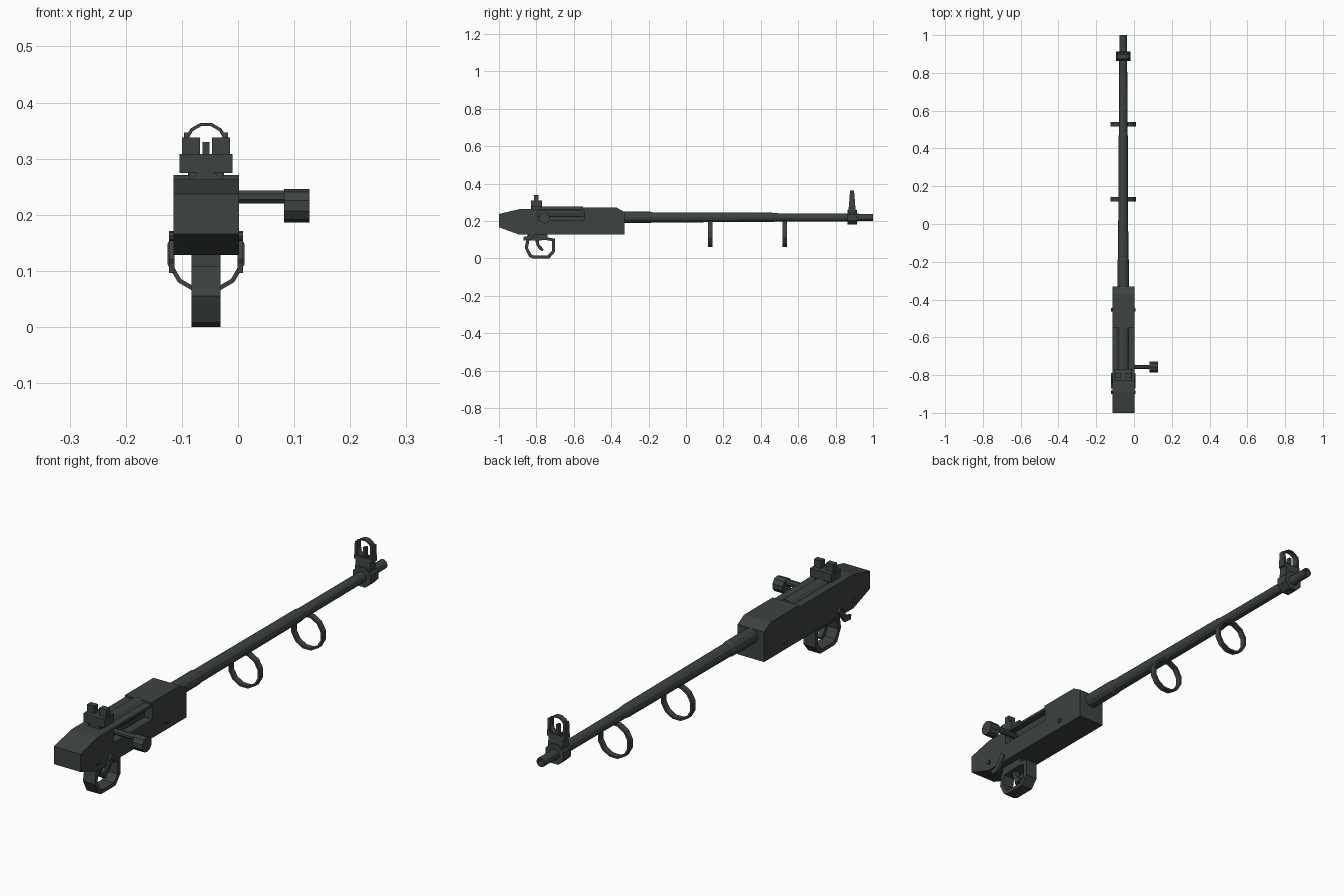
import bpy, bmesh, math

if "Cube" in bpy.data.objects:
    bpy.data.objects.remove(bpy.data.objects["Cube"])

CX, AZ = -0.057, 0.219          # gun centre plane and bore height

metal = bpy.data.materials.new("dark_gunmetal")
metal.diffuse_color = (0.047, 0.056, 0.054, 1)
metal.use_nodes = True
metal.node_tree.nodes["Principled BSDF"].inputs["Base Color"].default_value = metal.diffuse_color


def finish(name, bm):
    bmesh.ops.recalc_face_normals(bm, faces=bm.faces)
    me = bpy.data.meshes.new(name)
    bm.to_mesh(me)
    bm.free()
    me.materials.append(metal)
    ob = bpy.data.objects.new(name, me)
    bpy.context.collection.objects.link(ob)
    return ob


def place(axis, p, q, t):
    return (t, p, q) if axis == 'x' else (p, t, q)


def prism(name, profile, axis, a, b):
    """Extrude a closed profile from a to b along x (y,z points) or y (x,z points)."""
    bm = bmesh.new()
    lo = [bm.verts.new(place(axis, p, q, a)) for p, q in profile]
    hi = [bm.verts.new(place(axis, p, q, b)) for p, q in profile]
    n = len(profile)
    bm.faces.new(lo)
    bm.faces.new(hi)
    for i in range(n):
        j = (i + 1) % n
        bm.faces.new((lo[i], lo[j], hi[j], hi[i]))
    return finish(name, bm)


def box(name, x0, x1, y0, y1, z0, z1):
    return prism(name, [(y0, z0), (y1, z0), (y1, z1), (y0, z1)], 'x', x0, x1)


def ngon(cp, cq, r, n, turn=0.0):
    return [(cp + r * math.cos(2 * math.pi * (i + turn) / n),
             cq + r * math.sin(2 * math.pi * (i + turn) / n)) for i in range(n)]


def band(name, outer, inner, axis, a, b):
    """Closed hoop between two matching outlines."""
    bm = bmesh.new()
    rings = [[bm.verts.new(place(axis, p, q, t)) for p, q in prof]
             for prof, t in ((outer, a), (outer, b), (inner, b), (inner, a))]
    n = len(outer)
    for k in range(4):
        r0, r1 = rings[k], rings[(k + 1) % 4]
        for i in range(n):
            j = (i + 1) % n
            bm.faces.new((r0[i], r0[j], r1[j], r1[i]))
    return finish(name, bm)


def lathe(name, stations, n=12):
    """Loft (y, radius) stations along the bore axis."""
    bm = bmesh.new()
    rings = [[bm.verts.new((p, y, q)) for p, q in ngon(CX, AZ, r, n)] for y, r in stations]
    for r0, r1 in zip(rings, rings[1:]):
        for i in range(n):
            j = (i + 1) % n
            bm.faces.new((r0[i], r0[j], r1[j], r1[i]))
    bm.faces.new(rings[0])
    bm.faces.new(rings[-1])
    return finish(name, bm)


# Receiver: side profile with sloped tail, slightly lower rear deck
receiver = prism("receiver", [(-1, 0.166), (-0.895, 0.128), (-0.33, 0.128), (-0.33, 0.248),
                              (-0.37, 0.271), (-0.55, 0.271), (-0.55, 0.263),
                              (-0.89, 0.263), (-1, 0.237)], 'x', CX - 0.058, CX + 0.059)
# Ejection port cut in the right side
cutter = box("port_cutter", CX + 0.025, CX + 0.1, -0.79, -0.545, 0.203, 0.253)
cutter.hide_render = True
cutter.hide_viewport = True
cut = receiver.modifiers.new("port", 'BOOLEAN')
cut.operation = 'DIFFERENCE'
cut.solver = 'EXACT'
cut.object = cutter

# Bolt showing through the deck, and its handle
prism("bolt_body", ngon(CX, 0.244, 0.034, 12), 'y', -0.83, -0.55)
prism("bolt_handle", ngon(-0.757, 0.232, 0.0125, 8, 0.5), 'x', CX + 0.01, 0.085)
prism("bolt_knob", ngon(-0.757, 0.216, 0.03, 10, 0.5), 'x', 0.082, 0.127)

# Barrel with stepped taper and a hollow muzzle
lathe("barrel", [(-0.36, 0.03), (-0.19, 0.03), (-0.18, 0.027), (0.46, 0.025), (0.48, 0.022),
                 (0.92, 0.021), (0.925, 0.019), (1, 0.019), (1, 0.011), (0.95, 0.011)])

# Hanging rings under the barrel
for name, y in (("rear_ring", 0.13), ("front_ring", 0.528)):
    band(name, ngon(CX, 0.13, 0.071, 12, 0.5), ngon(CX, 0.13, 0.063, 12, 0.5),
         'y', y - 0.012, y + 0.012)

# Front sight: collar, tapered pedestal, ears, post and hood
SY = 0.888
prism("front_sight_collar", ngon(CX, AZ, 0.042, 8, 0.5), 'y', SY - 0.025, SY + 0.025)
prism("front_sight_pedestal", [(SY - 0.023, 0.22), (SY + 0.023, 0.22),
                               (SY + 0.016, 0.293), (SY - 0.016, 0.293)],
      'x', CX - 0.032, CX + 0.032)
for name, s in (("left_sight_ear", -1), ("right_sight_ear", 1)):
    xs = sorted((CX + s * 0.029, CX + s * 0.039))
    prism(name, [(SY - 0.017, 0.28), (SY + 0.017, 0.28),
                 (SY + 0.012, 0.347), (SY - 0.012, 0.347)], 'x', *xs)
box("front_sight_post", CX - 0.006, CX + 0.006, SY - 0.008, SY + 0.008, 0.285, 0.33)
band("front_sight_hood", ngon(CX, 0.326, 0.039, 12, 0.5), ngon(CX, 0.326, 0.033, 12, 0.5),
     'y', SY - 0.011, SY + 0.011)

# Rear sight: base plate and two notch blocks
box("rear_sight_base", CX - 0.047, CX + 0.047, -0.83, -0.77, 0.274, 0.308)
box("rear_sight_foot", CX - 0.029, CX + 0.029, -0.825, -0.775, 0.255, 0.276)
for name, s in (("left_notch_block", -1), ("right_notch_block", 1)):
    xs = sorted((CX + s * 0.011, CX + s * 0.043))
    box(name, *xs, -0.812, -0.788, 0.306, 0.338)

# Trigger guard hoop and its mount
guard = [(-0.853, 0.108), (-0.862, 0.055), (-0.838, 0.008), (-0.82, 0.0), (-0.73, 0.0),
         (-0.70, 0.035), (-0.70, 0.105), (-0.74, 0.112)]
inner = [(-0.78 + (y + 0.78) * 0.79, 0.056 + (z - 0.056) * 0.74) for y, z in guard]
band("trigger_guard", guard, inner, 'x', CX - 0.026, CX + 0.026)
box("guard_mount", CX - 0.026, CX + 0.026, -0.848, -0.74, 0.098, 0.135)
# Curved trigger
prism("trigger", [(-0.81, 0.11), (-0.79, 0.11), (-0.784, 0.075), (-0.762, 0.048),
                  (-0.766, 0.038), (-0.785, 0.046), (-0.8, 0.072)], 'x', CX - 0.01, CX + 0.01)

# Side levers and pins, both sides
for side, s in (("left", -1), ("right", 1)):
    xs = sorted((CX + s * 0.056, CX + s * 0.066))
    prism(side + "_safety_lever", [(-0.79, 0.15), (-0.805, 0.165), (-0.82, 0.155),
                                   (-0.84, 0.12), (-0.87, 0.114), (-0.868, 0.096),
                                   (-0.832, 0.098)], 'x', *xs)
    for k, y in enumerate((-0.455, -0.89)):
        prism(f"{side}_pin_{k + 1}", ngon(y, 0.162, 0.009, 8), 'x', *xs)
